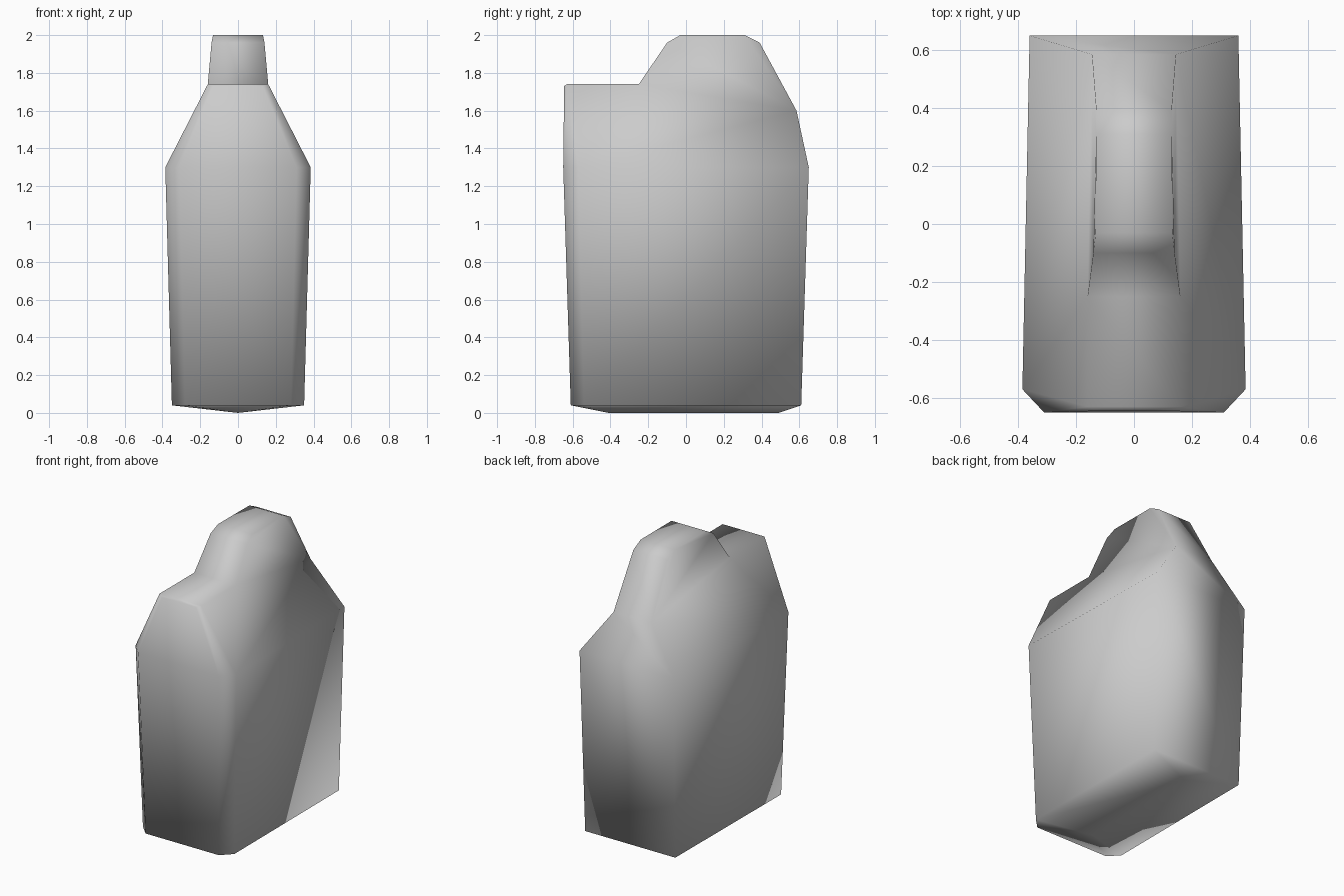
import bpy
import bmesh

cube = bpy.data.objects.get("Cube")
if cube:
    bpy.data.objects.remove(cube, do_unlink=True)

# Corner points of the left half
points = {
    # Front face edge, bottom to top
    "front_low": (0.28, -0.61, 0.04),
    "front_mid": (0.31, -0.65, 1.30),
    "front_top": (0.13, -0.645, 1.73),
    # Outer edge of the front bevel
    "bevel_low": (0.35, -0.54, 0.04),
    "bevel_mid": (0.385, -0.57, 1.30),
    "bevel_top": (0.16, -0.63, 1.74),
    # Raised hump, front to back
    "hump_foot": (0.16, -0.25, 1.74),
    "hump_front": (0.14, -0.10, 1.96),
    "hump_crown_front": (0.132, -0.03, 2.0),
    "hump_crown_back": (0.13, 0.31, 2.0),
    "hump_back": (0.13, 0.39, 1.96),
    # Back corner, top to bottom
    "back_top": (0.145, 0.585, 1.60),
    "back_mid": (0.36, 0.65, 1.30),
    "back_low": (0.345, 0.61, 0.04),
    # Keel under the body
    "keel_front": (0.0, -0.41, 0.0),
    "keel_back": (0.0, 0.49, 0.0),
}

# Panels that bridge the two halves: up the front, over the hump, down the back
spine = ["front_low", "front_mid", "front_top", "bevel_top", "hump_foot",
         "hump_front", "hump_crown_front", "hump_crown_back", "hump_back",
         "back_top", "back_mid", "back_low"]

# Panels on one half, repeated on the other
side_panels = [
    ["front_low", "bevel_low", "bevel_mid", "front_mid"],
    ["front_mid", "bevel_mid", "bevel_top", "front_top"],
    ["bevel_low", "back_low", "back_mid", "bevel_mid"],
    ["bevel_mid", "hump_foot", "bevel_top"],
    ["bevel_mid", "back_mid", "back_top", "hump_foot"],
    ["hump_foot", "back_top", "hump_back", "hump_crown_back",
     "hump_crown_front", "hump_front"],
    ["front_low", "keel_front", "bevel_low"],
    ["bevel_low", "keel_front", "keel_back", "back_low"],
]

bm = bmesh.new()
left, right = {}, {}
for name, (x, y, z) in points.items():
    left[name] = bm.verts.new((x, y, z))
    right[name] = bm.verts.new((-x, y, z)) if x else left[name]

for a, b in zip(spine, spine[1:]):
    bm.faces.new((left[a], left[b], right[b], right[a]))
for panel in side_panels:
    for half in (left, right):
        bm.faces.new([half[name] for name in panel])
for low, keel in (("front_low", "keel_front"), ("back_low", "keel_back")):
    bm.faces.new((left[low], right[low], left[keel]))

bmesh.ops.recalc_face_normals(bm, faces=bm.faces)
for face in bm.faces:
    face.smooth = True

mesh = bpy.data.meshes.new("body")
bm.to_mesh(mesh)
bm.free()

# Plain grey finish
grey = bpy.data.materials.new("grey")
grey.use_nodes = True
colour = (0.6, 0.6, 0.6, 1.0)
grey.diffuse_color = colour
grey.node_tree.nodes["Principled BSDF"].inputs["Base Color"].default_value = colour
mesh.materials.append(grey)

body = bpy.data.objects.new("body", mesh)
bpy.context.collection.objects.link(body)
